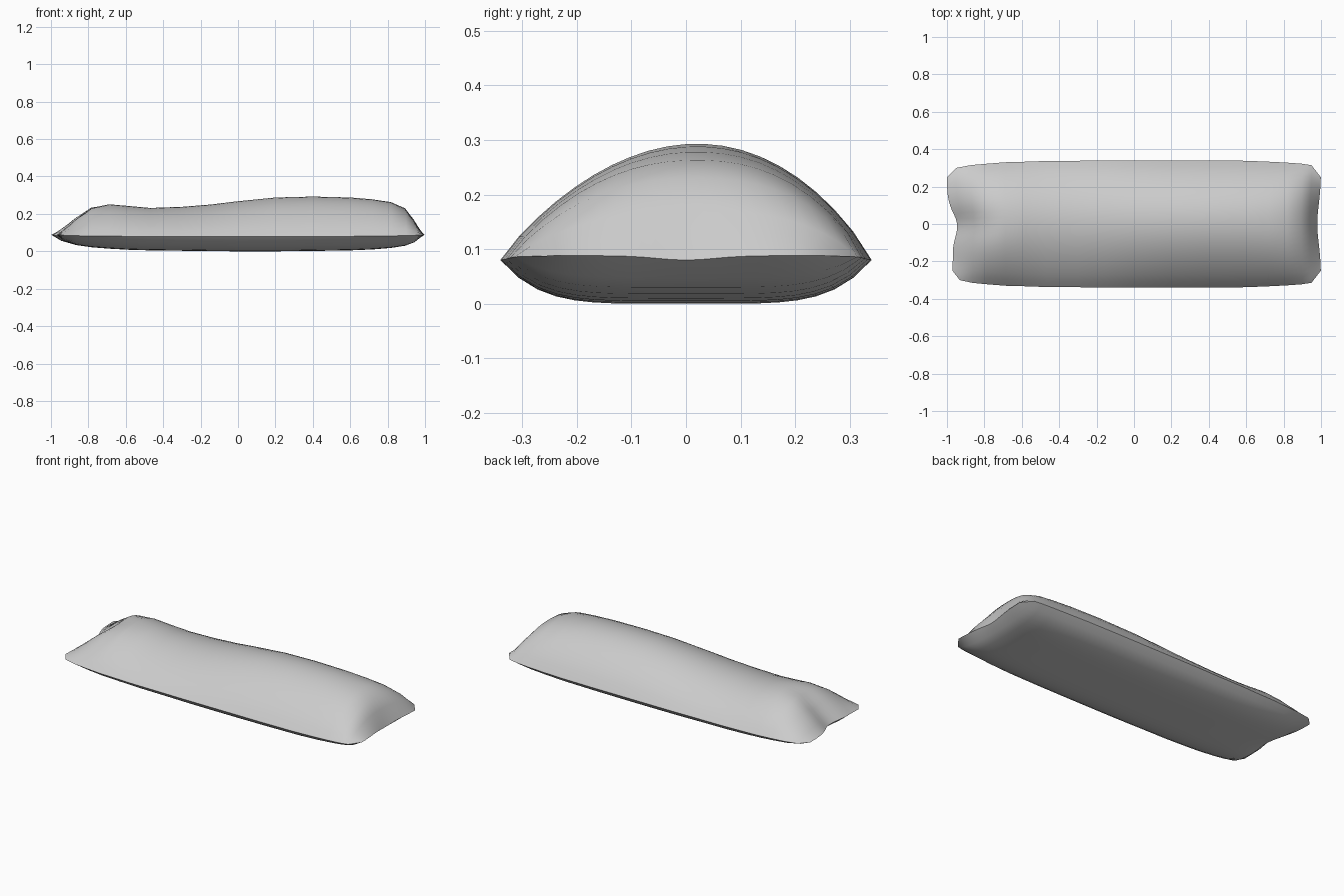
import bpy, bmesh, math

default = bpy.data.objects.get("Cube")
if default:
    bpy.data.objects.remove(default)

# Single grey cloth colour
cloth = bpy.data.materials.new("grey_cloth")
cloth.use_nodes = True
cloth.diffuse_color = (0.6, 0.6, 0.6, 1)
cloth.node_tree.nodes["Principled BSDF"].inputs["Base Color"].default_value = (0.6, 0.6, 0.6, 1)

SEAM = 0.08
ACROSS = 20

# Lengthwise stations: x, half width, crest height, belly height
STATIONS = [
    (-1.0, 0.25, 0.085, 0.085), (-0.95, 0.30, 0.125, 0.055), (-0.87, 0.315, 0.19, 0.033),
    (-0.79, 0.322, 0.24, 0.022), (-0.69, 0.33, 0.252, 0.014), (-0.58, 0.333, 0.242, 0.008),
    (-0.47, 0.337, 0.232, 0.005), (-0.3, 0.338, 0.238, 0.003), (-0.15, 0.34, 0.25, 0.001),
    (0.0, 0.34, 0.268, 0), (0.2, 0.34, 0.288, 0), (0.4, 0.34, 0.293, 0.002),
    (0.6, 0.338, 0.288, 0.005), (0.72, 0.333, 0.278, 0.01), (0.82, 0.328, 0.263, 0.018),
    (0.9, 0.322, 0.23, 0.03), (0.95, 0.314, 0.17, 0.048), (1.0, 0.25, 0.085, 0.085),
]


def bump(t, width):
    return math.exp(-(t / width) ** 2)


def end_shift(s, t):
    """Pull the middle of each short end inward."""
    if s < 0:
        return abs(s) ** 10 * (0.045 * bump(t, 0.4) + 0.03 * max(0, min(1, 0.3 - t)))
    return -s ** 10 * 0.02 * bump(t, 0.6)


def surface_point(station, t, top):
    s, half, crest, belly = station
    x, y = s + end_shift(s, t), t * half
    seam = SEAM + 0.008 * abs(s) ** 6 * (1 - bump(t, 0.3))
    if abs(t) > 0.999 or abs(s) > 0.999:
        return x, y, seam
    if top:
        lean = t - 0.06 * (1 - t * t)
        fullness = 2.0 + 0.8 * abs(s) ** 6
        arch = (1 - abs(lean) ** fullness) ** 0.9
        if s < -0.5:  # tucked dimple in the narrow end
            arch *= 1 - 0.3 * bump(s + 0.93, 0.11) * bump(t, 0.25)
        return x, y, seam + (crest - seam) * arch
    return x, y, seam - (seam - belly) * (1 - abs(t) ** 5)


# Upper and lower cloth panels, sewn together along the seam
bm = bmesh.new()
for top in (True, False):
    rows = [[bm.verts.new(surface_point(st, 2 * j / ACROSS - 1, top))
             for j in range(ACROSS + 1)] for st in STATIONS]
    for a, b in zip(rows, rows[1:]):
        for j in range(ACROSS):
            quad = (a[j], b[j], b[j + 1], a[j + 1])
            bm.faces.new(quad if top else quad[::-1])
bmesh.ops.remove_doubles(bm, verts=bm.verts, dist=0.0002)
bmesh.ops.recalc_face_normals(bm, faces=bm.faces)

mesh = bpy.data.meshes.new("filled_bag")
bm.to_mesh(mesh)
bm.free()
mesh.materials.append(cloth)
bag = bpy.data.objects.new("filled_bag", mesh)
bpy.context.collection.objects.link(bag)

bpy.ops.object.select_all(action="DESELECT")
bag.select_set(True)
bpy.context.view_layer.objects.active = bag
bpy.ops.object.shade_smooth_by_angle(angle=math.radians(50))
